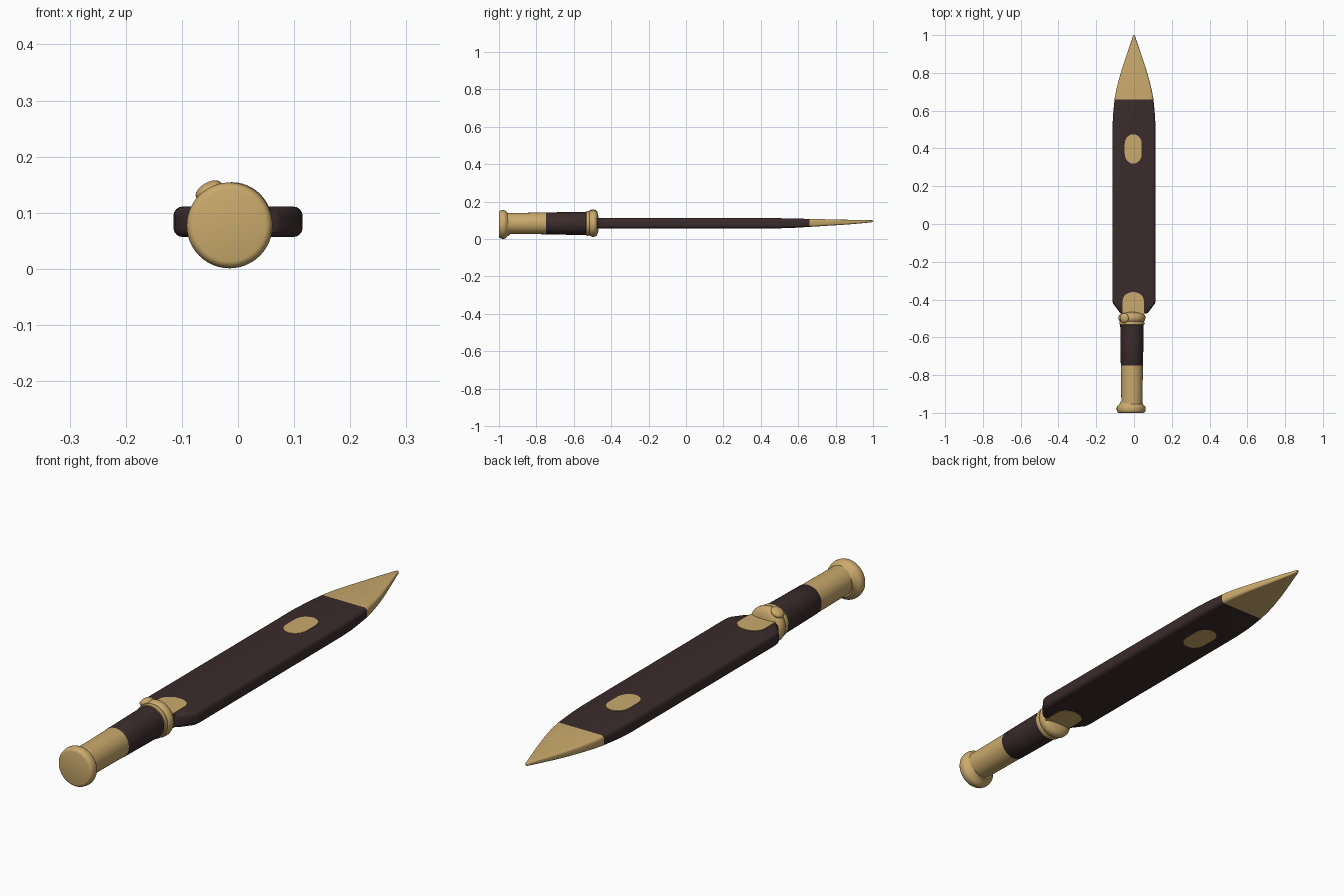
import bpy, bmesh, math

if "Cube" in bpy.data.objects:
    bpy.data.objects.remove(bpy.data.objects["Cube"])


def material(name, rgb):
    m = bpy.data.materials.new(name)
    m.diffuse_color = (*rgb, 1)
    m.use_nodes = True
    m.node_tree.nodes["Principled BSDF"].inputs["Base Color"].default_value = m.diffuse_color
    return m


GOLD = material("warm gold", (0.59, 0.40, 0.15))
DARK = material("dark brown leather", (0.043, 0.024, 0.025))


def finish(name, bm, mats, angle=35):
    bmesh.ops.recalc_face_normals(bm, faces=bm.faces[:])
    me = bpy.data.meshes.new(name)
    bm.to_mesh(me)
    bm.free()
    for m in mats:
        me.materials.append(m)
    ob = bpy.data.objects.new(name, me)
    bpy.context.collection.objects.link(ob)
    bpy.ops.object.select_all(action='DESELECT')
    ob.select_set(True)
    bpy.context.view_layer.objects.active = ob
    bpy.ops.object.shade_smooth_by_angle(angle=math.radians(angle))
    return ob


def loft(name, rings, mats, rule=None, angle=35):
    """Skin a list of equal-length point rings and cap both ends."""
    bm = bmesh.new()
    loops = [[bm.verts.new(p) for p in ring] for ring in rings]
    n = len(loops[0])
    for a, b in zip(loops, loops[1:]):
        for i in range(n):
            bm.faces.new((a[i], a[(i + 1) % n], b[(i + 1) % n], b[i]))
    bm.faces.new(loops[0])
    bm.faces.new(loops[-1])
    if rule:
        for f in bm.faces:
            f.material_index = rule(f.calc_center_median())
    return finish(name, bm, mats, angle)


def lathe(name, profile, mats, cx=-0.011, cz=0.083, n=48):
    """Revolve (y, radius) pairs around an axis along y."""
    rings = [[(cx + r * math.cos(k * math.tau / n), y,
               cz + r * math.sin(k * math.tau / n)) for k in range(n)]
             for y, r in profile]
    return loft(name, rings, mats)


def rounded_section(y, w, t, zc):
    """Rounded rectangle across the blade."""
    r = min(0.016, w * 0.7, t * 0.6)
    pts = []
    for q, (sx, sz) in enumerate(((1, 1), (-1, 1), (-1, -1), (1, -1))):
        for k in range(5):
            a = (q + k / 4) * math.pi / 2
            pts.append((sx * (w - r) + r * math.cos(a), y,
                        zc + sz * (t - r) + r * math.sin(a)))
    return pts


# Scabbard blade: y, half width, half thickness, centre height
stations = [(-0.475, 0.066, 0.024, 0.084), (-0.468, 0.076, 0.027, 0.084),
            (-0.42, 0.112, 0.027, 0.084), (-0.40, 0.115, 0.027, 0.084),
            (0.0, 0.1145, 0.027, 0.084), (0.50, 0.114, 0.027, 0.084),
            (0.56, 0.112, 0.0255, 0.084), (0.61, 0.108, 0.0235, 0.085),
            (0.66, 0.103, 0.0215, 0.086), (0.71, 0.094, 0.0195, 0.087),
            (0.77, 0.079, 0.0165, 0.088), (0.83, 0.061, 0.014, 0.089),
            (0.89, 0.041, 0.0115, 0.091), (0.94, 0.024, 0.009, 0.093),
            (0.975, 0.012, 0.007, 0.094), (0.995, 0.006, 0.005, 0.095),
            (1.0, 0.003, 0.003, 0.095)]
loft("scabbard_blade", [rounded_section(*s) for s in stations], [DARK, GOLD],
     lambda c: 1 if c.y > 0.66 else 0)


# Gold inlay plates on both blade faces
def plate(name, x, y0, y1, w, end_r, z, flat_start=False):
    pts = []
    for k in range(13):
        a = math.pi * k / 12
        pts.append((x + w * math.cos(a), y1 - end_r + end_r * math.sin(a)))
    if flat_start:
        pts += [(x - w, y0), (x + w, y0)]
    else:
        for k in range(13):
            a = math.pi * (1 + k / 12)
            pts.append((x + w * math.cos(a), y0 + end_r + end_r * math.sin(a)))
    loft(name, [[(px, py, z + d) for px, py in pts] for d in (-0.002, 0.002)],
         [GOLD])


for side, z in (("top", 0.111), ("bottom", 0.057)):
    plate("oval_inlay_" + side, -0.004, 0.32, 0.475, 0.045, 0.05, z)
    plate("throat_inlay_" + side, -0.004, -0.48, -0.36, 0.056, 0.045, z, True)

# Handle: leather grip and gold sleeve
lathe("leather_grip", [(-0.75, 0.0575), (-0.747, 0.059), (-0.64, 0.0605),
                       (-0.53, 0.062)], [DARK])
lathe("gold_sleeve", [(-0.97, 0.056), (-0.75, 0.058), (-0.745, 0.058)], [GOLD])

# Pommel
lathe("pommel", [(-1.0, 0.064), (-0.998, 0.070), (-0.992, 0.0745),
                 (-0.983, 0.0765), (-0.972, 0.0765), (-0.965, 0.074),
                 (-0.958, 0.066), (-0.947, 0.058), (-0.94, 0.056)],
      [GOLD], -0.015, 0.0775)

# Ridged collar, domed towards the blade
lathe("collar", [(-0.535, 0.060), (-0.533, 0.065), (-0.526, 0.067),
                 (-0.519, 0.0655), (-0.515, 0.064), (-0.510, 0.068),
                 (-0.502, 0.0715), (-0.490, 0.0715), (-0.482, 0.068),
                 (-0.476, 0.062), (-0.471, 0.050), (-0.467, 0.035)],
      [GOLD], -0.011, 0.083)

# Small stud on the upper left of the collar
bm = bmesh.new()
bmesh.ops.create_uvsphere(bm, u_segments=20, v_segments=12, radius=1)
for v in bm.verts:
    x, y, z = v.co
    a = math.radians(30)
    lx, lz = x * 0.026, z * 0.014
    v.co = (-0.052 + lx * math.cos(a) - lz * math.sin(a), -0.498 + y * 0.026,
            0.140 + lx * math.sin(a) + lz * math.cos(a))
finish("collar_stud", bm, [GOLD])
